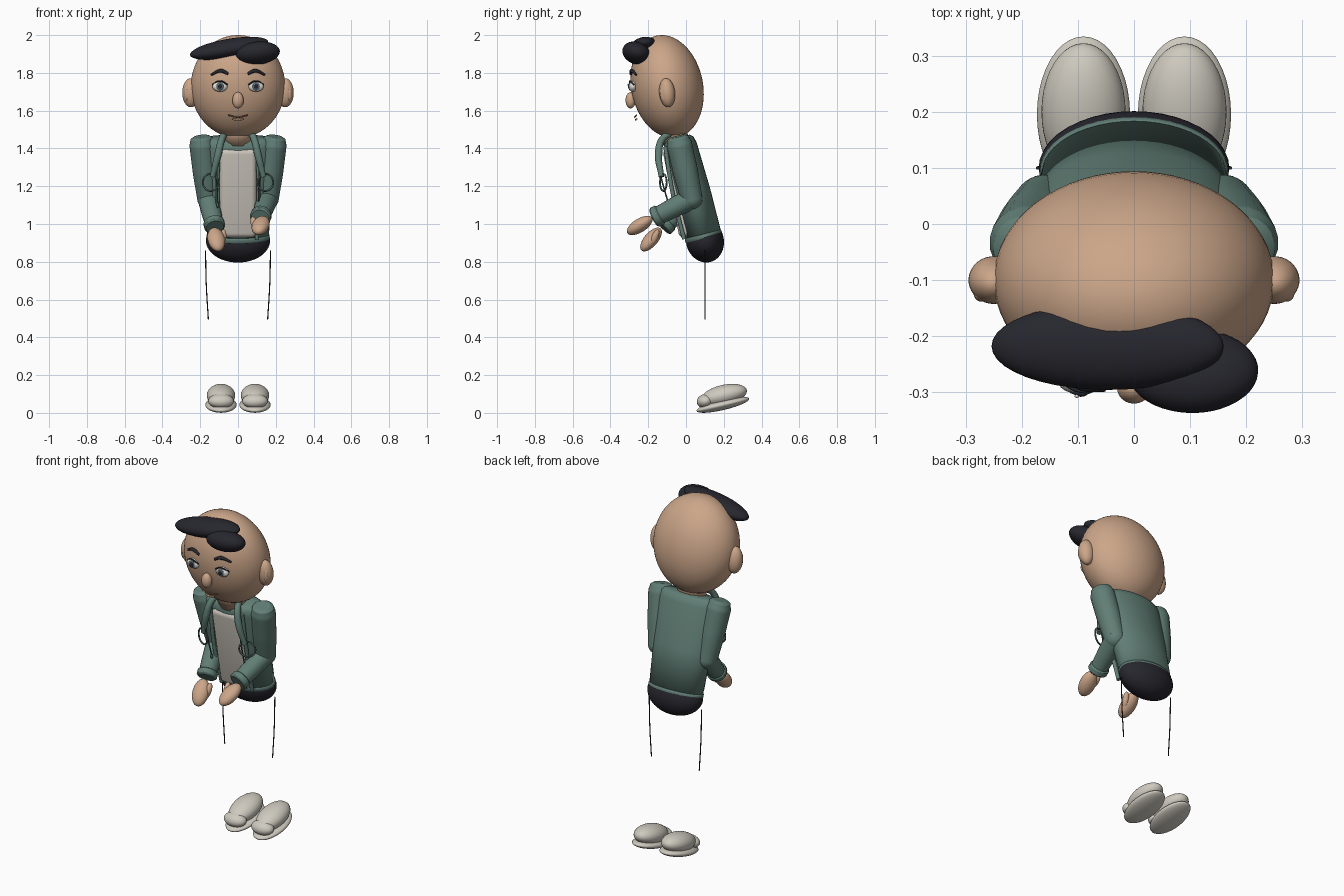
import bpy, bmesh, math
from mathutils import Vector

cube = bpy.data.objects.get("Cube")
if cube:
    bpy.data.objects.remove(cube, do_unlink=True)


def material(name, rgb):
    m = bpy.data.materials.new(name)
    m.use_nodes = True
    m.diffuse_color = (*rgb, 1)
    m.node_tree.nodes["Principled BSDF"].inputs["Base Color"].default_value = (*rgb, 1)
    return m


SKIN = material("skin", (0.60, 0.38, 0.25))
GREEN = material("jacket green", (0.12, 0.21, 0.18))
DARK_GREEN = material("dark green trim", (0.07, 0.13, 0.11))
SHIRT = material("shirt cream", (0.60, 0.56, 0.50))
SHOE = material("shoe cream", (0.62, 0.59, 0.52))
BLACK = material("soft black", (0.02, 0.02, 0.028))
WHITE = material("eye white", (0.75, 0.74, 0.70))
IRIS = material("iris grey", (0.09, 0.12, 0.14))
LIP = material("lip brown", (0.30, 0.14, 0.09))


def finish(obj, name, mat):
    obj.name = name
    obj.data.materials.clear()
    obj.data.materials.append(mat)
    for p in obj.data.polygons:
        p.use_smooth = True
    return obj


def ball(name, loc, size, mat, rot=(0, 0, 0), seg=40):
    bpy.ops.mesh.primitive_uv_sphere_add(segments=seg, ring_count=seg // 2,
                                         location=loc, rotation=rot)
    obj = bpy.context.object
    obj.scale = size
    return finish(obj, name, mat)


def tube(name, points, radius, mat, radii=None, sides=4):
    """Round tube through points, with an optional radius at each one."""
    curve = bpy.data.curves.new(name, "CURVE")
    curve.dimensions = "3D"
    curve.bevel_depth = radius
    curve.bevel_resolution = sides
    curve.use_fill_caps = True
    spline = curve.splines.new("BEZIER")
    spline.bezier_points.add(len(points) - 1)
    for i, (bp, p) in enumerate(zip(spline.bezier_points, points)):
        bp.co = p
        bp.radius = radii[i] if radii else 1
        bp.handle_left_type = bp.handle_right_type = "AUTO"
    obj = bpy.data.objects.new(name, curve)
    bpy.context.collection.objects.link(obj)
    bpy.ops.object.select_all(action="DESELECT")
    obj.select_set(True)
    bpy.context.view_layer.objects.active = obj
    bpy.ops.object.convert(target="MESH")
    return finish(bpy.context.object, name, mat)


def loft(name, sections, mat, loc, tilt, seg=48):
    """Closed stack of elliptical sections (height, half width, half depth)."""
    bm = bmesh.new()
    rings = []
    for h, rx, ry in sections:
        rings.append([bm.verts.new((rx * math.cos(a), ry * math.sin(a), h))
                      for a in (2 * math.pi * i / seg for i in range(seg))])
    for low, high in zip(rings, rings[1:]):
        for i in range(seg):
            j = (i + 1) % seg
            bm.faces.new((low[i], low[j], high[j], high[i]))
    bm.faces.new(rings[0][::-1])
    bm.faces.new(rings[-1])
    mesh = bpy.data.meshes.new(name)
    bm.to_mesh(mesh)
    bm.free()
    obj = bpy.data.objects.new(name, mesh)
    bpy.context.collection.objects.link(obj)
    obj.location = loc
    obj.rotation_euler.x = tilt
    return finish(obj, name, mat)


LEAN = 0.25
HIP = Vector((0, 0.095, 0.925))

# Torso, hem, hips and neck, all leaning forward
loft("jacket_body", [(0, 0.163, 0.097), (0.25, 0.178, 0.097), (0.5, 0.195, 0.088),
                     (0.535, 0.188, 0.08), (0.55, 0.165, 0.062)], GREEN, HIP, LEAN)
loft("jacket_hem", [(-0.008, 0.162, 0.096), (0, 0.168, 0.1), (0.015, 0.168, 0.1),
                    (0.023, 0.163, 0.097)], GREEN, HIP, LEAN)
ball("hips", (0, 0.1, 0.912), (0.17, 0.1, 0.117), BLACK, (LEAN, 0, 0))
loft("neck", [(0, 0.085, 0.07), (0.12, 0.075, 0.065)], SKIN, (0, -0.05, 1.43), LEAN)

# Shirt front as a rounded slab
bpy.ops.mesh.primitive_cube_add(size=2, location=(0, -0.05, 1.165), rotation=(0.19, 0, 0))
shirt = finish(bpy.context.object, "shirt_front", SHIRT)
shirt.scale = (0.098, 0.03, 0.24)
bpy.ops.object.transform_apply(location=False, rotation=False, scale=True)
bevel = shirt.modifiers.new("rounding", "BEVEL")
bevel.width, bevel.segments = 0.028, 5

# Head, nose and mouth
ball("head", (0, -0.10, 1.728), (0.25, 0.19, 0.275), SKIN, (0.2, 0, 0), 64)
ball("nose", (0, -0.293, 1.655), (0.03, 0.027, 0.043), SKIN)
tube("mouth", [(-0.052, -0.262, 1.576), (0, -0.272, 1.566), (0.052, -0.262, 1.576)], 0.004, LIP)
tube("lower_lip", [(-0.03, -0.262, 1.556), (0, -0.266, 1.552), (0.03, -0.262, 1.556)], 0.005, SKIN)

# Swept hair locks
ball("hair_sweep", (-0.047, -0.218, 1.93), (0.21, 0.078, 0.05), BLACK, (0.1, -0.17, 0))
ball("hair_tuft", (0.105, -0.262, 1.905), (0.117, 0.077, 0.058), BLACK, (-0.35, -0.1, 0))

for side, s in (("left", 1), ("right", -1)):
    # Face parts
    ball(f"{side}_ear", (s * 0.25, -0.1, 1.695), (0.045, 0.042, 0.077), SKIN, (0.1, 0, 0))
    ball(f"{side}_inner_ear", (s * 0.273, -0.118, 1.69), (0.014, 0.02, 0.045), SKIN, (0.1, 0, 0))
    ball(f"{side}_eye", (s * 0.095, -0.281, 1.728), (0.04, 0.022, 0.028), WHITE)
    ball(f"{side}_iris", (s * 0.095, -0.298, 1.729), (0.021, 0.007, 0.022), IRIS, seg=24)
    ball(f"{side}_pupil", (s * 0.095, -0.302, 1.729), (0.012, 0.006, 0.013), BLACK, seg=20)
    ball(f"{side}_glint", (s * 0.095 - 0.007, -0.307, 1.737), (0.004, 0.003, 0.004), WHITE, seg=12)
    tube(f"{side}_eyelid", [(s * 0.055, -0.291, 1.737), (s * 0.095, -0.297, 1.757),
                            (s * 0.136, -0.276, 1.737)], 0.004, BLACK)
    tube(f"{side}_eyebrow", [(s * 0.052, -0.292, 1.795), (s * 0.09, -0.288, 1.811),
                             (s * 0.142, -0.264, 1.79)], 0.009, BLACK, [0.8, 1.1, 0.6])

    # Jacket opening, collar strap and cord loop
    tube(f"{side}_jacket_edge", [(s * 0.105, -0.11, 1.41), (s * 0.108, -0.07, 1.16),
                                 (s * 0.1, -0.01, 0.92)], 0.011, GREEN)
    tube(f"{side}_collar", [(s * 0.06, -0.06, 1.49), (s * 0.085, -0.125, 1.45),
                            (s * 0.105, -0.145, 1.37), (s * 0.135, -0.13, 1.25)],
         0.018, GREEN, [1, 1, 1.1, 0.8])
    tube(f"{side}_cord", [(s * 0.115, -0.15, 1.33), (s * 0.112, -0.125, 1.22),
                          (s * 0.108, -0.09, 1.1)], 0.004, DARK_GREEN)
    ball(f"{side}_cord_end", (s * 0.108, -0.092, 1.1), (0.007, 0.007, 0.015), DARK_GREEN, seg=16)
    bpy.ops.mesh.primitive_torus_add(major_radius=0.045, minor_radius=0.005, major_segments=32,
                                     minor_segments=8, location=(s * 0.145, -0.12, 1.22),
                                     rotation=(math.pi / 2, 0, s * 0.4))
    finish(bpy.context.object, f"{side}_cord_loop", DARK_GREEN)

    # Sleeves; the right forearm hangs lower
    if s > 0:
        wrist, hand, pitch = Vector((0.12, -0.155, 1.04)), Vector((0.12, -0.245, 0.992)), 0.55
    else:
        wrist, hand, pitch = Vector((-0.125, -0.11, 0.995)), Vector((-0.115, -0.185, 0.918)), 0.85
    elbow = Vector((s * 0.158, 0.03, 1.135))
    shoulder = Vector((s * 0.19, -0.035, 1.42))
    axis = (shoulder - elbow).normalized()
    tube(f"{side}_upper_sleeve",
         [shoulder + axis * 0.045, shoulder + axis * 0.035, shoulder, (shoulder + elbow) / 2, elbow],
         0.068, GREEN, [0.6, 0.85, 1, 0.98, 0.86], 8)
    ball(f"{side}_elbow", elbow, (0.058, 0.058, 0.058), GREEN)
    tube(f"{side}_lower_sleeve", [elbow, (elbow + wrist) / 2, wrist], 0.056, GREEN,
         [1, 0.95, 0.85], 8)
    aim = (wrist - elbow).normalized()
    tube(f"{side}_cuff", [wrist - aim * 0.024, wrist - aim * 0.016, wrist + aim * 0.01,
                          wrist + aim * 0.018], 0.056, GREEN, [0.85, 1, 1, 0.85], 8)

    # Hand and thumb
    ball(f"{side}_hand", hand, (0.046, 0.078, 0.036), SKIN, (pitch, 0, -s * 0.25))
    ball(f"{side}_thumb", hand + Vector((s * -0.035, 0.02, 0.012)), (0.018, 0.045, 0.018),
         SKIN, (pitch + 0.3, 0, s * 0.3), 24)

    # Thin trouser seam
    tube(f"{side}_leg_seam", [(s * 0.172, 0.1, 0.86), (s * 0.168, 0.1, 0.68),
                              (s * 0.157, 0.1, 0.495)], 0.003, BLACK)

    # Shoe with toes tipped down
    ball(f"{side}_sole", (s * 0.09, 0.195, 0.043), (0.083, 0.143, 0.028), SHOE, (0.23, 0, 0))
    ball(f"{side}_shoe_upper", (s * 0.09, 0.2, 0.093), (0.075, 0.125, 0.055), SHOE, (0.23, 0, 0))
    ball(f"{side}_toe_cap", (s * 0.09, 0.103, 0.062), (0.068, 0.046, 0.038), SHOE, (0.23, 0, 0))
